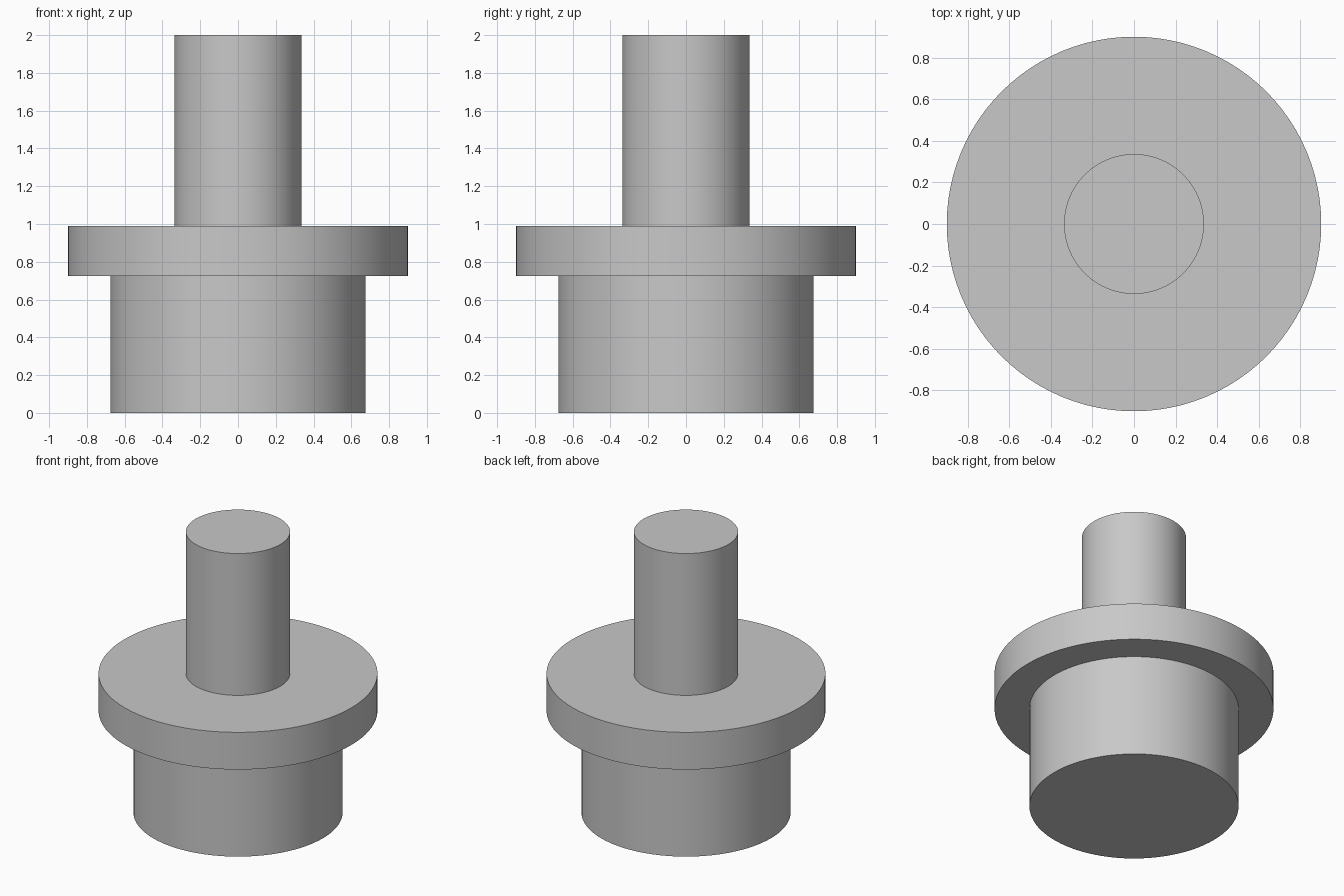
import bpy
import math

cube = bpy.data.objects.get("Cube")
if cube:
    bpy.data.objects.remove(cube, do_unlink=True)

# Single plain grey
grey = bpy.data.materials.new("plain_grey")
grey.use_nodes = True
colour = (0.58, 0.58, 0.58, 1)
grey.diffuse_color = colour
grey.node_tree.nodes["Principled BSDF"].inputs["Base Color"].default_value = colour


def cylinder(name, radius, bottom, top):
    """Upright cylinder between two heights, smooth side and flat caps."""
    bpy.ops.mesh.primitive_cylinder_add(
        vertices=96, radius=radius, depth=top - bottom,
        location=(0, 0, (bottom + top) / 2))
    part = bpy.context.object
    part.name = name
    part.data.materials.append(grey)
    bpy.ops.object.shade_smooth_by_angle(angle=math.radians(30))
    return part


# Stacked turned parts: wide base, overhanging flange, slim shaft
cylinder("base", 0.675, 0, 0.725)
cylinder("flange", 0.9, 0.725, 0.99)
cylinder("shaft", 0.336, 0.99, 2)
